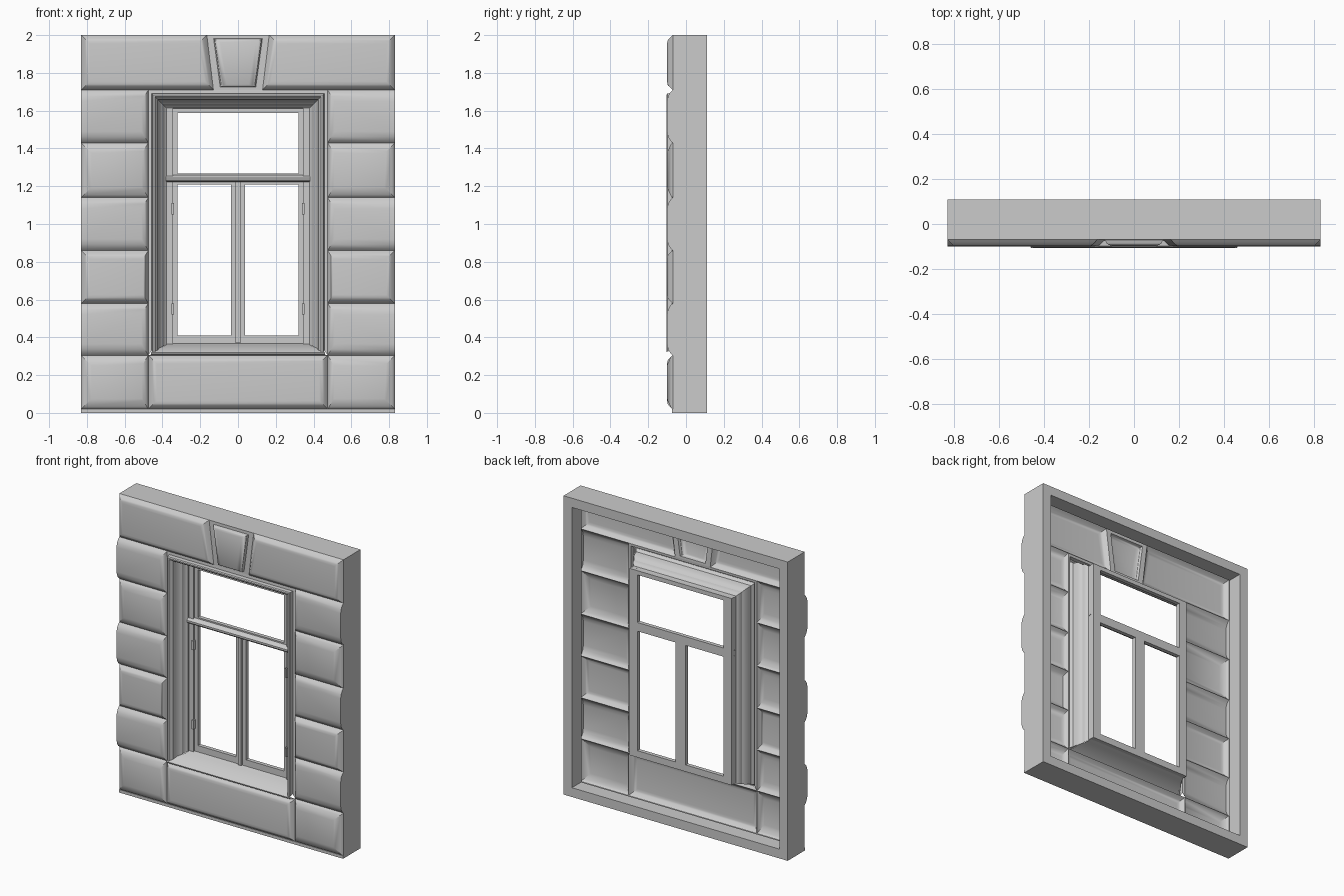
import bpy, math

if "Cube" in bpy.data.objects:
    bpy.data.objects.remove(bpy.data.objects["Cube"])

W, H, BASE = 0.83, 2.0, -0.07


def loft(name, rings, closed=True, cap=False, mirror=False):
    """Skin consecutive rings of points with quads."""
    n = len(rings[0])
    verts = [p for r in rings for p in r]
    faces = []
    for i in range(len(rings) - 1):
        for j in range(n if closed else n - 1):
            k = (j + 1) % n
            faces.append((i * n + j, i * n + k, (i + 1) * n + k, (i + 1) * n + j))
    if cap:
        faces.append(tuple(range((len(rings) - 1) * n, len(rings) * n)))
    me = bpy.data.meshes.new(name)
    me.from_pydata(verts, [], faces)
    ob = bpy.data.objects.new(name, me)
    bpy.context.collection.objects.link(ob)
    if mirror:
        ob.modifiers.new("Mirror", 'MIRROR').use_mirror_object_merge = False if hasattr(
            bpy.types.MirrorModifier, "use_mirror_object_merge") else None
    return ob


def add_mirror(ob):
    ob.modifiers.new("Mirror", 'MIRROR').use_mirror_merge = False
    return ob


def pillow(name, xl, xr, z0, z1, profile, scale=(1, 1, 1, 1), cap=True):
    """Raised stone face; xl and xr are (bottom, top) x, scale = left, right, bottom, top inset."""
    l, r, b, t = scale
    rings = []
    for d, y in profile:
        rings.append([(xl[0] + d * l, y, z0 + d * b), (xr[0] - d * r, y, z0 + d * b),
                      (xr[1] - d * r, y, z1 - d * t), (xl[1] + d * l, y, z1 - d * t)])
    return loft(name, rings, cap=cap)


def box(name, x0, x1, y0, y1, z0, z1):
    rings = [[(x0, y, z0), (x1, y, z0), (x1, y, z1), (x0, y, z1)] for y in (y1, y0)]
    ob = loft(name, rings, cap=True)
    me = ob.data
    faces = [tuple(p.vertices) for p in me.polygons] + [(3, 2, 1, 0)]
    verts = [tuple(v.co) for v in me.vertices]
    me.clear_geometry()
    me.from_pydata(verts, [], faces)
    return ob


# Stone face profiles: (inset, y)
ROUND = [(0, BASE), (0.012, -0.083), (0.033, -0.095), (0.06, -0.1)]
PANEL = [(0, BASE), (0.006, -0.078), (0.014, -0.083), (0.045, -0.097), (0.055, -0.1)]
FLAT = [(0, BASE), (0.008, -0.08), (0.02, -0.092), (0.03, -0.098), (0.045, -0.1)]

# Hollow back: outer skin and rim
pillow("wall_rim", (-W, -W), (W, W), 0, H,
       [(0, 0.01), (0.062, 0.01), (0.062, 0.11), (0, 0.11), (0, BASE)], cap=False)
box("plinth_strip", -W, W, -0.074, -0.06, 0, 0.02)

# Side courses, alternating panelled and rounded stones
levels = [0.02, 0.305, 0.58, 0.86, 1.14, 1.43, 1.71]
styles = [PANEL, ROUND, FLAT, ROUND, PANEL, ROUND]
for i, prof in enumerate(styles):
    outer = 0 if prof is ROUND else 1
    add_mirror(pillow(f"course_stone_{i + 1}", (-W, -W), (-0.475, -0.475),
                      levels[i], levels[i + 1], prof, (outer, 0.6, 1, 1)))

# Lintel stones, keystone and apron below the sill
add_mirror(pillow("lintel_stone", (-W, -W), (-0.13, -0.165), 1.71, H, FLAT))
KEY = [(0, BASE), (0.024, -0.071), (0.028, -0.086), (0.036, -0.094), (0.048, -0.098)]
pillow("keystone", (-0.13, -0.165), (0.13, 0.165), 1.71, H, KEY, (1.5, 1.5, 0.6, 0.8))
pillow("apron_stone", (-0.475, -0.475), (0.475, 0.475), 0.02, 0.305, FLAT)

# Moulded casing around jambs and head, ending on the sloping sill
CASING = [(0, BASE), (0.018, -0.073), (0.02, -0.099), (0.026, -0.104), (0.036, -0.102),
          (0.042, -0.088), (0.05, -0.082), (0.054, -0.06), (0.06, -0.04), (0.07, -0.028),
          (0.076, -0.022), (0.079, -0.005), (0.088, 0.006), (0.096, 0.012), (0.098, 0.04)]
rings = []
for d, y in CASING:
    x, zt, zb = 0.475 - d, 1.71 - d, 0.322 + (y + 0.105) * 0.32
    if d == 0:
        zb = 0.305
    rings.append([(x, y, zb), (x, y, zt), (-x, y, zt), (-x, y, zb)])
loft("window_casing", rings, closed=False)

# Sloping sill with a front lip
SILL = [(0.475, BASE, 0.305), (0.462, -0.088, 0.308), (0.46, -0.105, 0.312),
        (0.46, -0.107, 0.32), (0.455, -0.1, 0.326), (0.385, 0.0, 0.357), (0.378, 0.04, 0.37)]
loft("window_sill", [[(-x, y, z), (x, y, z)] for x, y, z in SILL], closed=False)

# Window frame
FY0, FY1 = 0.032, 0.058
add_mirror(box("frame_stile", -0.379, -0.32, FY0, FY1, 0.365, 1.615))
box("frame_head", -0.32, 0.32, FY0, FY1, 1.587, 1.615)
box("frame_bottom_rail", -0.32, 0.32, FY0, FY1, 0.365, 0.41)
add_mirror(box("stile_bead", -0.379, -0.345, 0.02, FY0, 0.366, 1.613))
box("frame_transom", -0.32, 0.32, FY0, FY1, 1.21, 1.268)

# Projecting transom moulding, extruded along x
TRANS = [(0.034, 1.222), (0.008, 1.225), (0.002, 1.232), (0.002, 1.244), (0.012, 1.252), (0.034, 1.26)]
loft("transom_moulding", [[(-0.38, y, z), (0.38, y, z)] for y, z in TRANS], closed=False)

# Meeting stiles of the casements with a centre bead
add_mirror(box("meeting_stile", -0.038, -0.012, FY0, FY1, 0.41, 1.21))
box("centre_bead", -0.012, 0.012, 0.016, FY1, 0.37, 1.222)

# Hinges on the casements
for i, z in enumerate((0.52, 1.05)):
    add_mirror(box(f"casement_hinge_{i + 1}", -0.352, -0.338, 0.012, 0.034, z, z + 0.06))

# Smooth the rounded stonework, keep hard edges
for ob in bpy.data.objects:
    ob.select_set(True)
    bpy.context.view_layer.objects.active = ob
bpy.ops.object.shade_smooth_by_angle(angle=math.radians(32))
